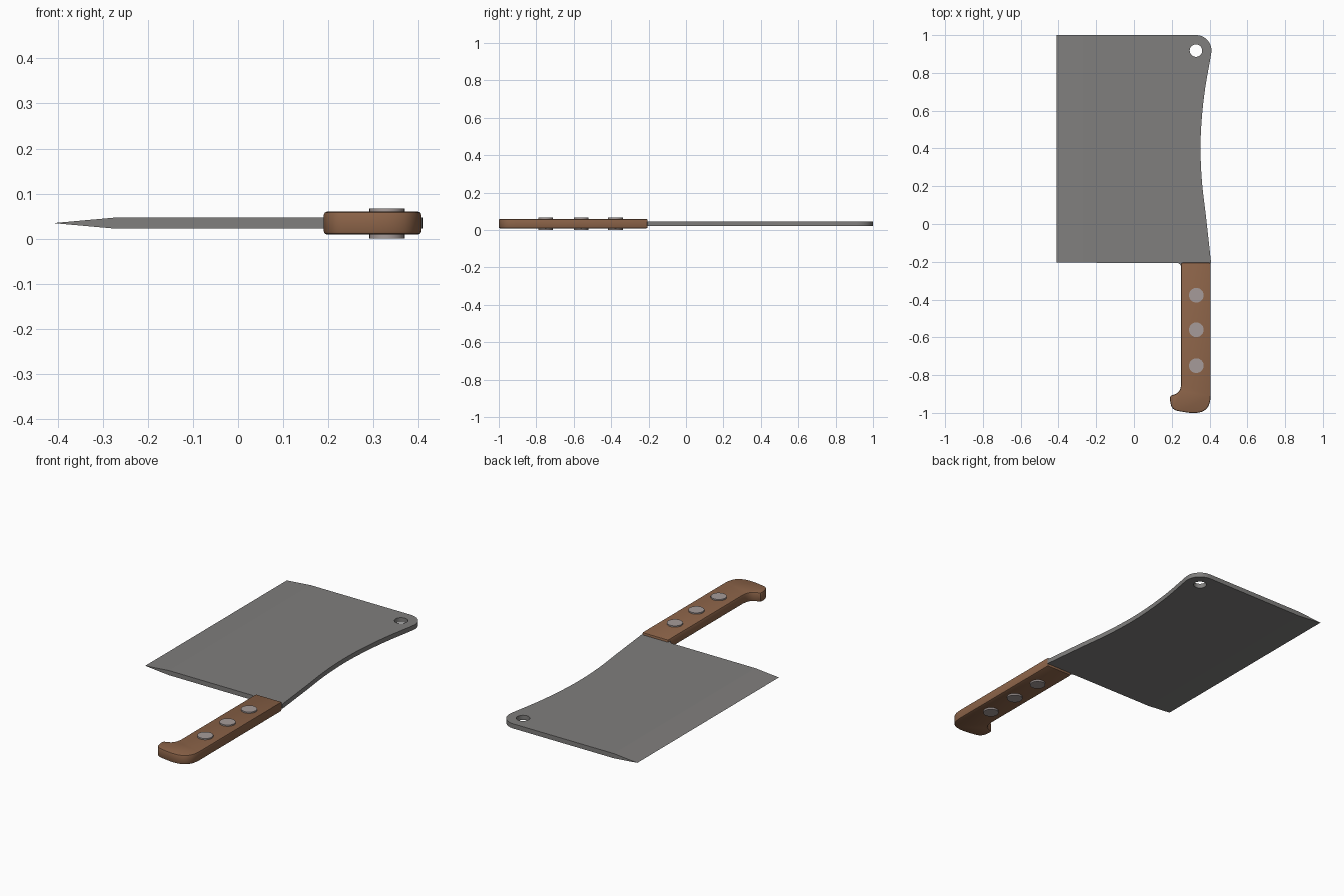
import bpy, bmesh, math
from mathutils import Vector

if "Cube" in bpy.data.objects:
    bpy.data.objects.remove(bpy.data.objects["Cube"])

MID = 0.0345  # centre plane height


def material(name, rgb):
    m = bpy.data.materials.new(name)
    m.diffuse_color = (*rgb, 1)
    m.use_nodes = True
    m.node_tree.nodes["Principled BSDF"].inputs["Base Color"].default_value = m.diffuse_color
    return m


STEEL = material("blade_steel", (0.215, 0.21, 0.205))
WOOD = material("brown_wood", (0.26, 0.125, 0.065))
RIVET = material("rivet_metal", (0.38, 0.33, 0.32))


def arc(cx, cy, r, a0, a1, n):
    return [(cx + r * math.cos(math.radians(a0 + (a1 - a0) * i / n)),
             cy + r * math.sin(math.radians(a0 + (a1 - a0) * i / n))) for i in range(n + 1)]


def spline(pts, n=6):
    """Smooth Catmull-Rom curve through the points."""
    p = [Vector(q) for q in [pts[0], *pts, pts[-1]]]
    out = []
    for a, b, c, d in zip(p, p[1:], p[2:], p[3:]):
        for i in range(n):
            t = i / n
            out.append(tuple(0.5 * (2 * b + (c - a) * t + (2 * a - 5 * b + 4 * c - d) * t * t
                                    + (3 * b - a - 3 * c + d) * t ** 3)))
    return out + [pts[-1]]


def plate(name, outline, half, mat, edge_x=None):
    """Extruded outline; the first and last points get an optional ground wedge to edge_x."""
    bm = bmesh.new()
    top = [bm.verts.new((x, y, MID + half)) for x, y in outline]
    bot = [bm.verts.new((x, y, MID - half)) for x, y in outline]
    bm.faces.new(top)
    bm.faces.new(bot[::-1])
    n = len(outline)
    for i in range(n if edge_x is None else n - 1):
        j = (i + 1) % n
        bm.faces.new((top[i], bot[i], bot[j], top[j]))
    if edge_x is not None:
        a = bm.verts.new((edge_x, outline[0][1], MID))
        b = bm.verts.new((edge_x, outline[-1][1], MID))
        bm.faces.new((top[0], top[-1], b, a))
        bm.faces.new((bot[-1], bot[0], a, b))
        bm.faces.new((top[0], a, bot[0]))
        bm.faces.new((top[-1], bot[-1], b))
    bmesh.ops.recalc_face_normals(bm, faces=bm.faces)
    me = bpy.data.meshes.new(name)
    bm.to_mesh(me)
    bm.free()
    me.materials.append(mat)
    ob = bpy.data.objects.new(name, me)
    bpy.context.collection.objects.link(ob)
    return ob


def activate(ob):
    bpy.ops.object.select_all(action='DESELECT')
    ob.select_set(True)
    bpy.context.view_layer.objects.active = ob


def smooth(ob, degrees):
    activate(ob)
    bpy.ops.object.shade_smooth_by_angle(angle=math.radians(degrees))


# Blade: straight cutting edge, dished spine, rounded top corner, short tang into the handle
spine = spline([(0.405, 0.88), (0.377, 0.72), (0.359, 0.56), (0.352, 0.4),
                (0.36, 0.22), (0.381, 0.04), (0.408, -0.205)])
heel = arc(0.225, -0.232, 0.026, 0, 90, 8)
outline = ([(-0.27, 1.0)] + arc(0.328, 0.918, 0.082, 90, -12, 28) + spine
           + [(0.39, -0.215), (0.39, -0.26), (0.26, -0.26)] + heel + [(-0.27, -0.205)])
blade = plate("blade", outline, 0.0125, STEEL, edge_x=-0.41)

# Hanging hole
cutter = plate("hole_cutter", arc(0.328, 0.918, 0.033, 0, 356.25, 95), 0.05, STEEL)
cutter.hide_render = True
mod = blade.modifiers.new("hole", 'BOOLEAN')
mod.operation = 'DIFFERENCE'
mod.solver = 'EXACT'
mod.object = cutter
activate(blade)
bpy.ops.object.modifier_apply(modifier=mod.name)
bpy.data.objects.remove(cutter)
smooth(blade, 4.7)

# Handle: straight grip with a hooked pommel
hook = spline([(0.25, -0.84), (0.245, -0.872), (0.228, -0.896), (0.192, -0.91)], 4)
pommel = spline([(0.19, -0.93), (0.198, -0.965), (0.217, -0.985), (0.25, -0.993), (0.3, -1.0),
                 (0.345, -0.998), (0.38, -0.982), (0.4, -0.95), (0.406, -0.91)], 3)
handle = plate("handle", [(0.406, -0.205), (0.25, -0.205)] + hook + pommel, 0.0255, WOOD)
mod = handle.modifiers.new("rounded_edges", 'BEVEL')
mod.width = 0.008
mod.segments = 2
mod.limit_method = 'ANGLE'
mod.angle_limit = math.radians(50)
activate(handle)
bpy.ops.object.modifier_apply(modifier=mod.name)
smooth(handle, 30)

# Rivets running through the handle
for i, y in enumerate((-0.377, -0.56, -0.75)):
    bpy.ops.mesh.primitive_cylinder_add(vertices=32, radius=0.039, depth=0.067,
                                        location=(0.33, y, 0.0335))
    rivet = bpy.context.object
    rivet.name = f"rivet_{i + 1}"
    rivet.data.materials.append(RIVET)
    smooth(rivet, 30)
